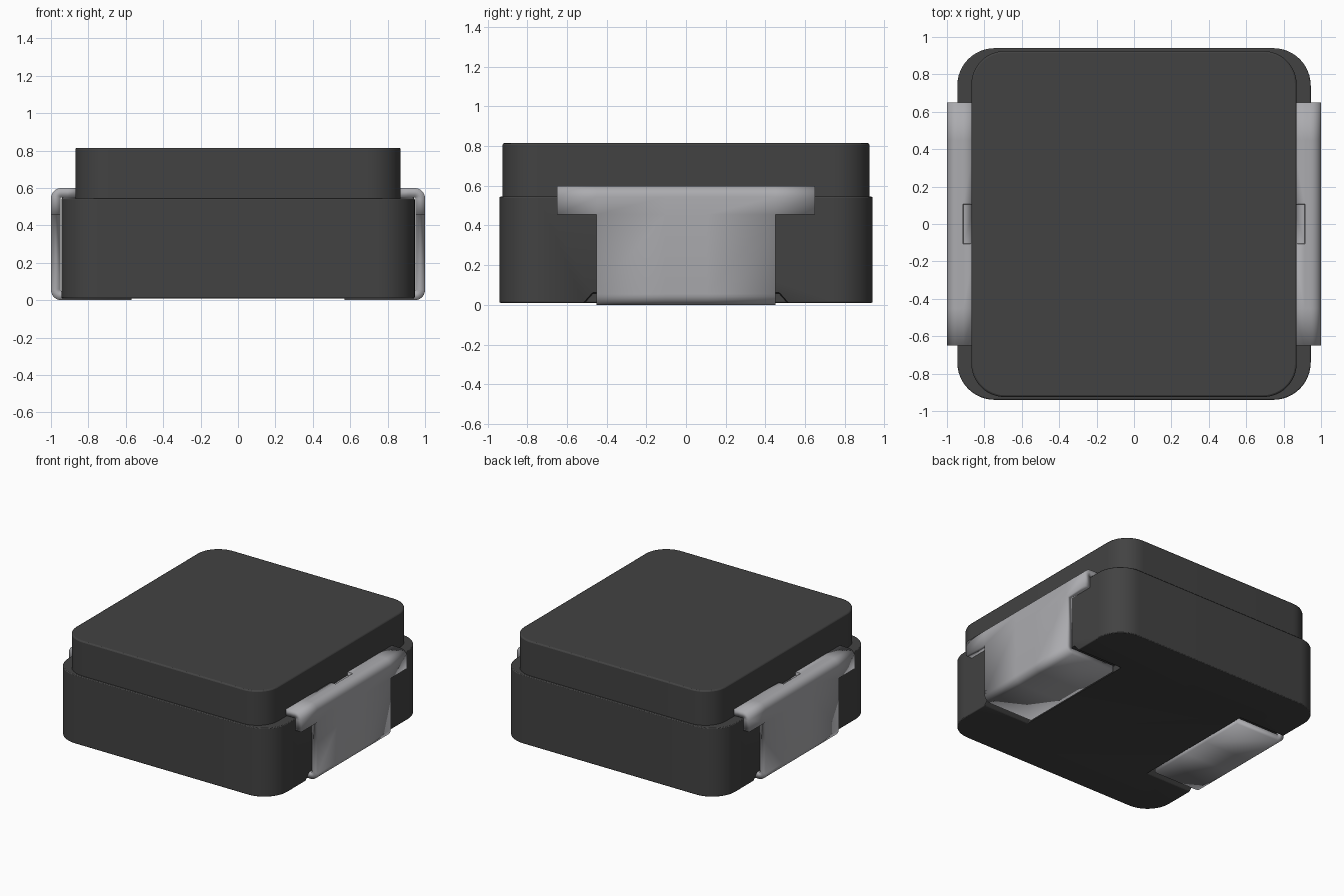
import bpy, bmesh
from math import sin, cos, pi, radians

old = bpy.data.objects.get("Cube")
if old:
    bpy.data.objects.remove(old, do_unlink=True)


def material(name, rgb):
    m = bpy.data.materials.new(name)
    m.use_nodes = True
    m.diffuse_color = (*rgb, 1)
    m.node_tree.nodes["Principled BSDF"].inputs["Base Color"].default_value = (*rgb, 1)
    return m


DARK = material("charcoal", (0.055, 0.055, 0.055))
SILVER = material("silver", (0.41, 0.41, 0.43))


def finish(name, bm, mat):
    bmesh.ops.recalc_face_normals(bm, faces=bm.faces)
    mesh = bpy.data.meshes.new(name)
    bm.to_mesh(mesh)
    bm.free()
    mesh.materials.append(mat)
    ob = bpy.data.objects.new(name, mesh)
    bpy.context.collection.objects.link(ob)
    return ob


def smooth(ob):
    bpy.ops.object.select_all(action='DESELECT')
    ob.select_set(True)
    bpy.context.view_layer.objects.active = ob
    bpy.ops.object.shade_smooth_by_angle(angle=radians(35))


def arc(cx, cy, r, start, steps):
    return [(cx + r * cos(start + pi / 2 * i / steps),
             cy + r * sin(start + pi / 2 * i / steps)) for i in range(steps + 1)]


def prism(name, outline, low, high, mat, place):
    bm = bmesh.new()
    face = bm.faces.new([bm.verts.new(place(a, b, low)) for a, b in outline])
    top = bmesh.ops.extrude_face_region(bm, geom=[face])["geom"]
    shift = [q - p for p, q in zip(place(0, 0, low), place(0, 0, high))]
    bmesh.ops.translate(bm, vec=shift, verts=[v for v in top if isinstance(v, bmesh.types.BMVert)])
    return finish(name, bm, mat)


def rounded_block(name, hx, hy, r, low, high):
    outline = []
    for k, (sx, sy) in enumerate([(1, 1), (-1, 1), (-1, -1), (1, -1)]):
        outline += arc(sx * (hx - r), sy * (hy - r), r, k * pi / 2, 12)
    ob = prism(name, outline, low, high, DARK, lambda a, b, c: (a, b, c))
    return ob


def edge_bevel(ob, width):
    mod = ob.modifiers.new("edge", 'BEVEL')
    mod.width, mod.segments = width, 2
    mod.limit_method, mod.angle_limit = 'ANGLE', radians(40)


# Moulded body: wide base and narrower cap
base = rounded_block("body_base", 0.945, 0.94, 0.2, 0.01, 0.545)
cap = rounded_block("body_cap", 0.87, 0.925, 0.18, 0.53, 0.815)
edge_bevel(cap, 0.01)

# Flared slots under the body for the terminal feet
slot = [(-0.54, -0.02), (0.54, -0.02), (0.47, 0.06), (-0.47, 0.06)]
for side, label in ((1, "left"), (-1, "right")):
    cutter = prism(label + "_slot_cutter", slot, 0.55 * side, 1.1 * side, DARK,
                   lambda a, b, c: (c, a, b))
    cutter.hide_render = True
    cutter.hide_set(True)
    cut = base.modifiers.new("slot", 'BOOLEAN')
    cut.object, cut.operation, cut.solver = cutter, 'DIFFERENCE', 'EXACT'
edge_bevel(base, 0.006)

# Bent metal terminals: foot, upright plate and wider folded lip
R = 0.055
path = [(0.57, 0)] + arc(1 - R, R, R, -pi / 2, 6) + [(1, 0.455)]
path += arc(1 - R, 0.6 - R, R, 0, 6) + [(0.914, 0.6), (0.912, 0.6), (0.85, 0.6)]
half = [0.104, 0.106, 0.45, 0.65]
columns = [-y for y in reversed(half)] + half


def terminal(name, side):
    bm = bmesh.new()
    grid = []
    for x, z in path:
        row = []
        for y in columns:
            notch = abs(y) < 0.105 and x < 0.913 and z > 0.5
            row.append(bm.verts.new((x * side, y, z - 0.025 * notch)))
        grid.append(row)
    for i in range(len(path) - 1):
        for j in range(len(columns) - 1):
            middle = abs(columns[j] + columns[j + 1]) / 2
            if middle < 0.45 or path[i][1] > 0.45:
                bm.faces.new((grid[i][j], grid[i][j + 1], grid[i + 1][j + 1], grid[i + 1][j]))
    bmesh.ops.delete(bm, geom=[v for v in bm.verts if not v.link_faces], context='VERTS')
    # Point the sheet outward so that it thickens toward the body
    bmesh.ops.recalc_face_normals(bm, faces=bm.faces)
    bm.normal_update()
    if sum(f.normal.x * side * f.calc_area() for f in bm.faces) < 0:
        bmesh.ops.reverse_faces(bm, faces=bm.faces)
    mesh = bpy.data.meshes.new(name)
    bm.to_mesh(mesh)
    bm.free()
    mesh.materials.append(SILVER)
    ob = bpy.data.objects.new(name, mesh)
    bpy.context.collection.objects.link(ob)
    thick = ob.modifiers.new("thickness", 'SOLIDIFY')
    thick.thickness, thick.offset = 0.05, -1
    return ob


for ob in (base, cap, terminal("left_terminal", 1), terminal("right_terminal", -1)):
    smooth(ob)
